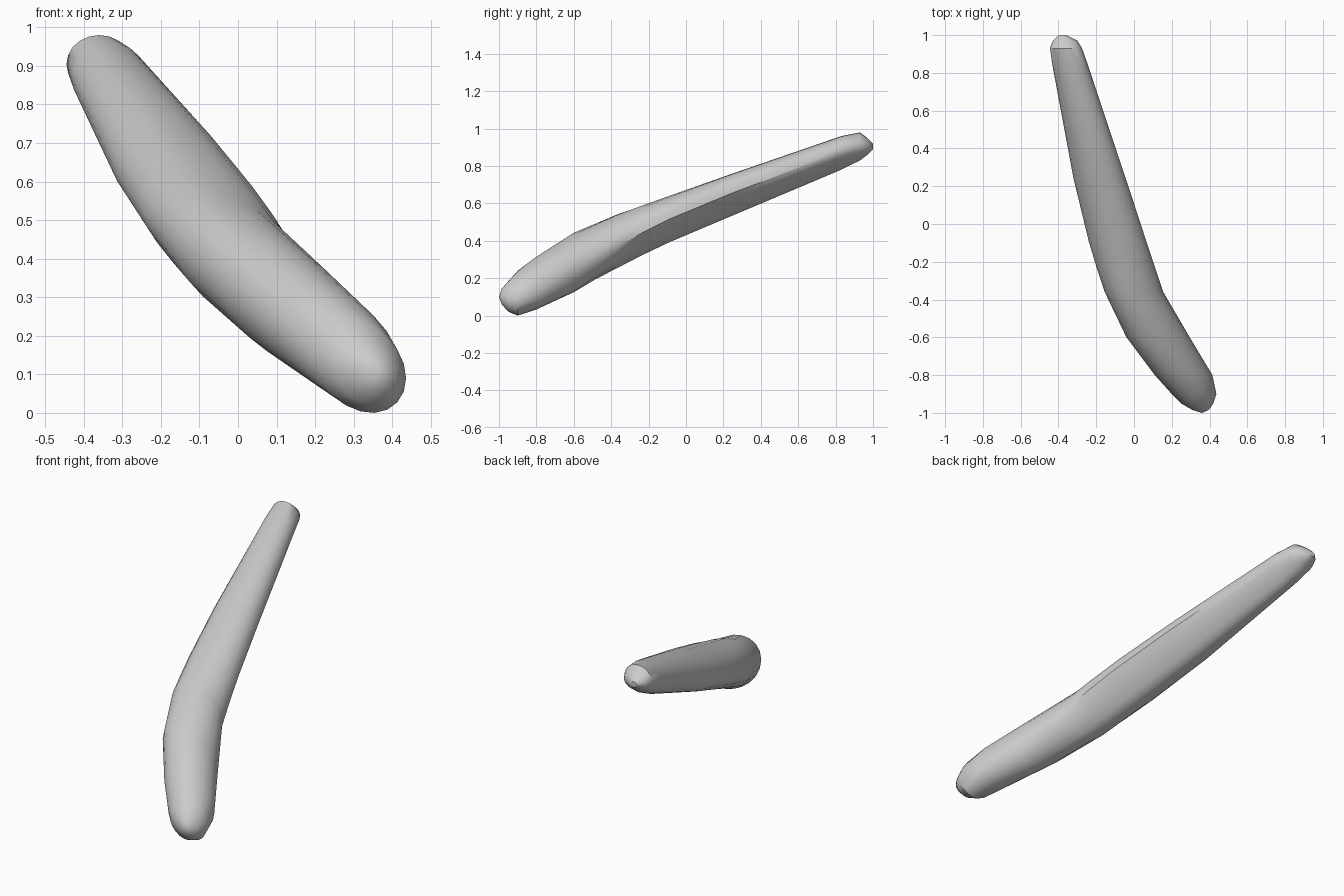
import bpy, bmesh, math

if "Cube" in bpy.data.objects:
    bpy.data.objects.remove(bpy.data.objects["Cube"])

# Slices along the bent body: y, x min, x max, z min, z max, skew, flatness of lower inner side
SLICES = [
    (-0.985, 0.31, 0.395, 0.06, 0.145, -0.2, 0),
    (-0.95, 0.25, 0.42, 0.02, 0.185, -0.2, 0),
    (-0.90, 0.20, 0.436, 0.00, 0.24, -0.25, 0),
    (-0.80, 0.11, 0.415, 0.033, 0.315, -0.35, 0),
    (-0.60, -0.04, 0.295, 0.125, 0.443, -0.35, 0),
    (-0.36, -0.155, 0.155, 0.255, 0.545, -0.2, 0.5),
    (-0.24, -0.195, 0.115, 0.32, 0.587, -0.1, 0.6),
    (-0.09, -0.24, 0.065, 0.392, 0.64, 0, 0.7),
    (0.24, -0.32, -0.043, 0.531, 0.757, 0.08, 0.7),
    (0.83, -0.43, -0.24, 0.78, 0.96, 0.05, 0.6),
    (0.93, -0.445, -0.275, 0.83, 0.98, 0, 0.3),
    (0.97, -0.43, -0.30, 0.86, 0.95, 0, 0),
    (1.0, -0.40, -0.36, 0.89, 0.92, 0, 0),
]
SIDES = 20


def ring(bm, y, x0, x1, z0, z1, skew, flat):
    cx, cz, a, b = (x0 + x1) / 2, (z0 + z1) / 2, (x1 - x0) / 2, (z1 - z0) / 2
    phi = math.asin(skew)

    def point(t):
        return cx + a * math.cos(t), cz + b * math.sin(t + phi)

    verts = []
    start, end = point(-math.pi / 2), point(0)
    for i in range(SIDES):
        t = 2 * math.pi * i / SIDES - math.pi / 2
        x, z = point(t)
        if i < SIDES // 4:
            k = i / (SIDES / 4)
            x += flat * (start[0] + (end[0] - start[0]) * k - x)
            z += flat * (start[1] + (end[1] - start[1]) * k - z)
        verts.append(bm.verts.new((x, y, z)))
    return verts


# Curved body with rounded ends
bm = bmesh.new()
rings = [ring(bm, *s) for s in SLICES]
for r, s in zip(rings, rings[1:]):
    for i in range(SIDES):
        j = (i + 1) % SIDES
        bm.faces.new((r[i], r[j], s[j], s[i]))
tip = bm.verts.new((0.36, -1.0, 0.10))
for i in range(SIDES):
    bm.faces.new((tip, rings[0][(i + 1) % SIDES], rings[0][i]))
bm.faces.new(rings[-1])
bmesh.ops.recalc_face_normals(bm, faces=bm.faces)
mesh = bpy.data.meshes.new("curved_body")
bm.to_mesh(mesh)
bm.free()
body = bpy.data.objects.new("curved_body", mesh)
bpy.context.collection.objects.link(body)
bpy.context.view_layer.objects.active = body
body.select_set(True)
bpy.ops.object.shade_smooth_by_angle(angle=math.radians(35))
